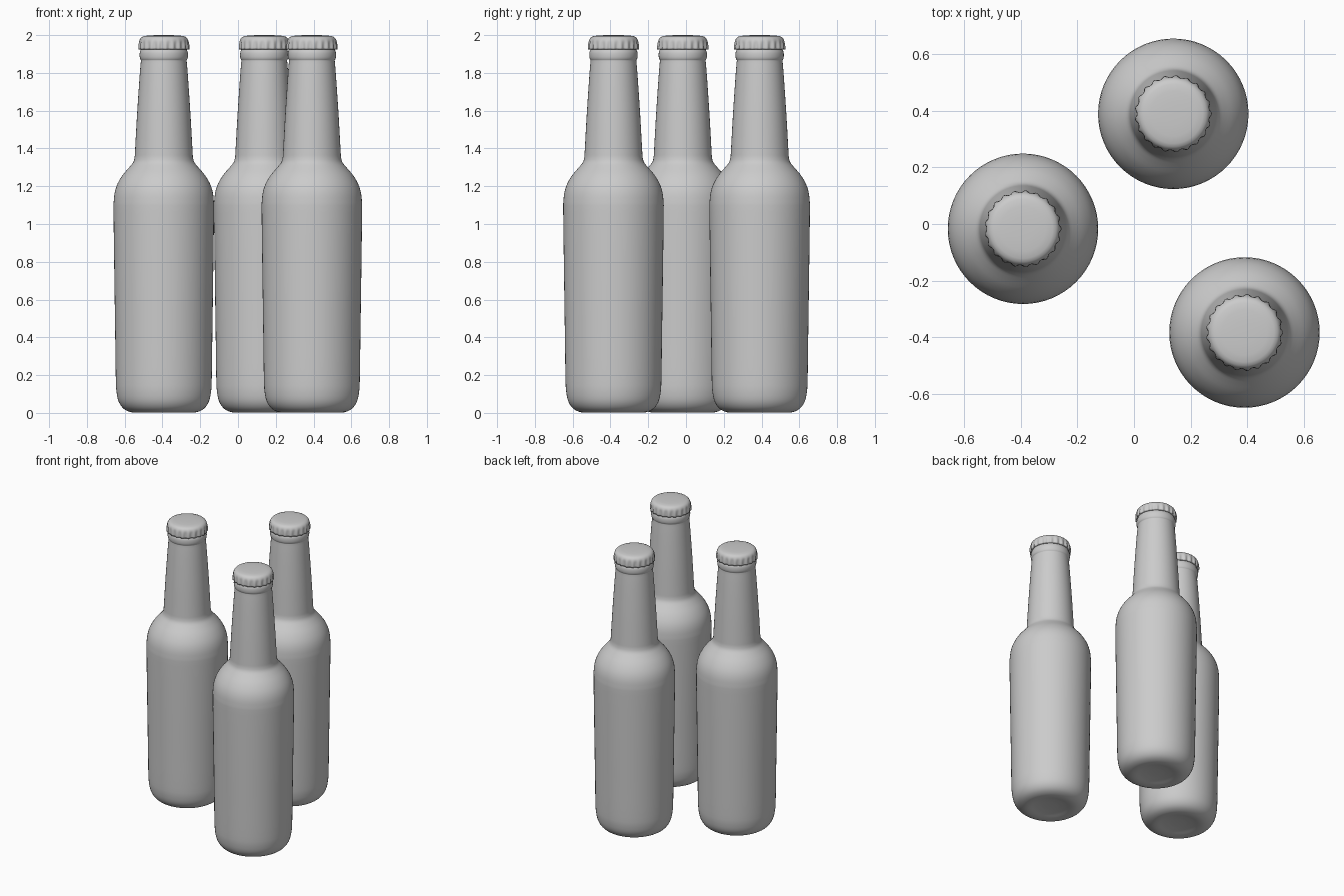
import bpy, bmesh, math

if "Cube" in bpy.data.objects:
    bpy.data.objects.remove(bpy.data.objects["Cube"])

CENTRES = [(-0.393, -0.017), (0.139, 0.39), (0.391, -0.384)]
TEETH = 21


def curve(pts, steps=3):
    """Catmull-Rom refinement of a (radius, height) profile."""
    out = []
    for i in range(len(pts) - 1):
        p0, p1 = pts[max(i - 1, 0)], pts[i]
        p2, p3 = pts[i + 1], pts[min(i + 2, len(pts) - 1)]
        for s in range(steps):
            t = s / steps
            out.append(tuple(
                0.5 * (2 * b + (c - a) * t + (2 * a - 5 * b + 4 * c - d) * t * t
                       + (3 * b - a - 3 * c + d) * t ** 3)
                for a, b, c, d in zip(p0, p1, p2, p3)))
    return out + [pts[-1]]


def lathe(name, rings, segs):
    """Spin (radius, height, flute depth) rings around z and close both ends."""
    bm = bmesh.new()
    loops = []
    for r, z, flute in rings:
        loop = []
        for k in range(segs):
            a = 2 * math.pi * k / segs
            rr = r + flute * math.cos(TEETH * a)
            loop.append(bm.verts.new((rr * math.cos(a), rr * math.sin(a), z)))
        loops.append(loop)
    for lo, hi in zip(loops, loops[1:]):
        for k in range(segs):
            n = (k + 1) % segs
            bm.faces.new((lo[k], lo[n], hi[n], hi[k]))
    for loop, z in ((loops[0], rings[0][1]), (loops[-1], rings[-1][1])):
        centre = bm.verts.new((0, 0, z))
        for k in range(segs):
            bm.faces.new((loop[k], loop[(k + 1) % segs], centre))
    bmesh.ops.recalc_face_normals(bm, faces=bm.faces)
    mesh = bpy.data.meshes.new(name)
    bm.to_mesh(mesh)
    bm.free()
    mesh.shade_smooth()
    return mesh


# Glass: slightly dished base, body, shoulder, neck
body = curve([(0.05, 0.016), (0.10, 0.010), (0.14, 0.002), (0.175, 0.004),
              (0.212, 0.022), (0.238, 0.058), (0.250, 0.11), (0.254, 0.18),
              (0.257, 0.40), (0.262, 0.75), (0.266, 1.06), (0.265, 1.12),
              (0.259, 1.17), (0.244, 1.215), (0.217, 1.26), (0.183, 1.30),
              (0.163, 1.325), (0.155, 1.35), (0.152, 1.39), (0.142, 1.57),
              (0.128, 1.78), (0.121, 1.865)])
# Rounded lip ring and the mouth hidden by the cap
lip = curve([(0.121, 1.868), (0.126, 1.876), (0.128, 1.895), (0.126, 1.913),
             (0.121, 1.925), (0.118, 1.96), (0.09, 1.972)], 2)
glass = lathe("bottle", [(r, z, 0) for r, z in body + lip], 64)

# Crown cap: fluted skirt fading into a smooth domed top
cap = lathe("cap", [(0.122, 1.926, 0.0), (0.132, 1.924, 0.004), (0.1325, 1.934, 0.004),
                    (0.1315, 1.950, 0.0035), (0.1305, 1.963, 0.002),
                    (0.129, 1.972, 0.0006), (0.125, 1.982, 0), (0.117, 1.990, 0),
                    (0.105, 1.995, 0), (0.08, 1.998, 0), (0.04, 2.0, 0)], TEETH * 8)

for i, (x, y) in enumerate(CENTRES, 1):
    for label, mesh in (("bottle", glass), ("cap", cap)):
        ob = bpy.data.objects.new(f"{label}_{i}", mesh)
        ob.location = (x, y, 0)
        bpy.context.collection.objects.link(ob)
